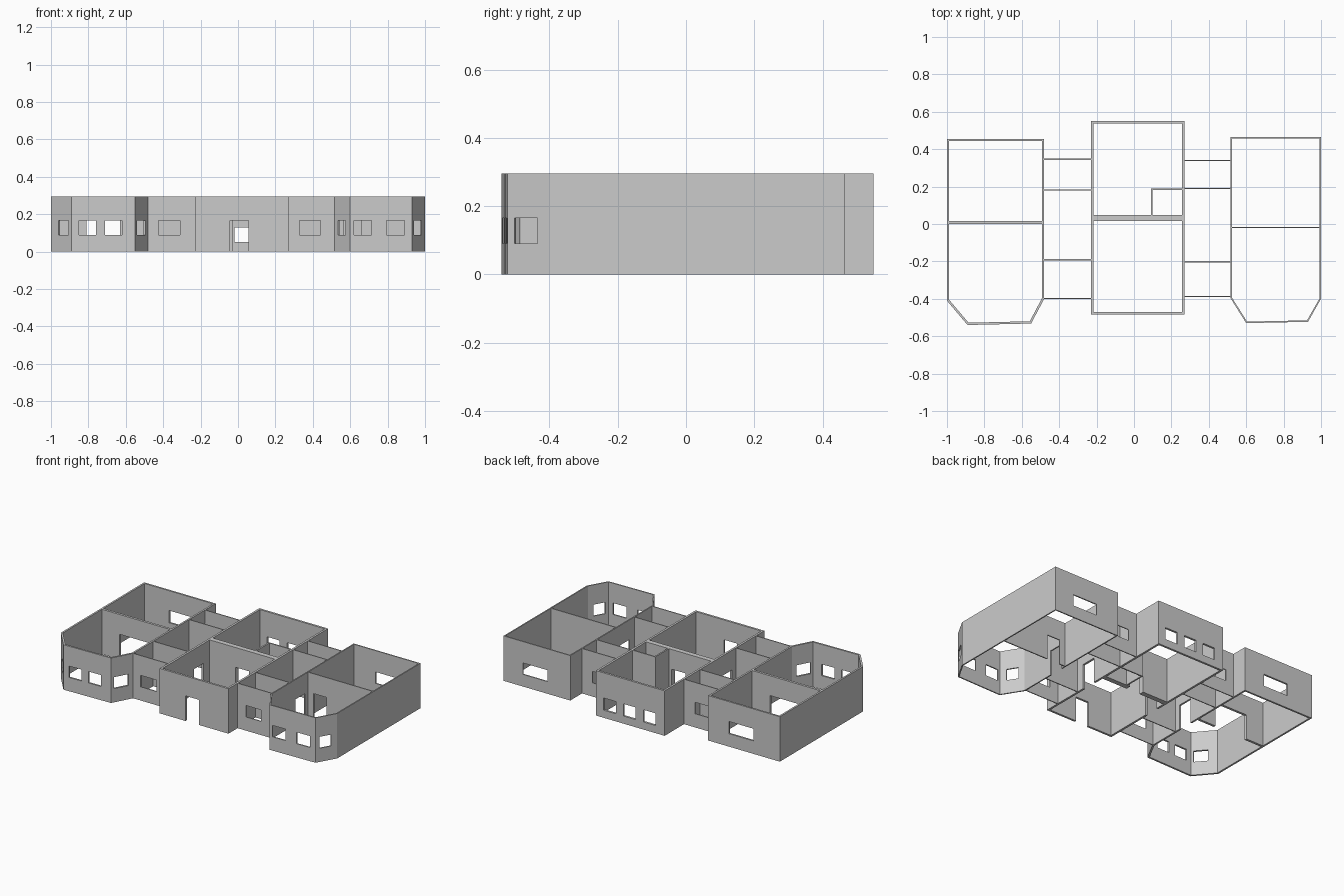
import bpy, bmesh, math
from mathutils import Vector

if "Cube" in bpy.data.objects:
    bpy.data.objects.remove(bpy.data.objects["Cube"])

H = 0.295             # wall height
WIN = (0.09, 0.165)   # window sill and head
DOOR = (0.0, 0.165)
LOW = (0.05, 0.13)    # low rear windows


def add_wall(bm, p0, p1, t, openings=(), m0=0.0, m1=0.0):
    """Wall panel thickened to the left of p0->p1; m0/m1 mitre its inner ends.
    Openings are (start, end, (bottom, top)) in x, or in y for walls along y."""
    p0, p1 = Vector(p0), Vector(p1)
    d = p1 - p0
    length = d.length
    d.normalize()
    n = Vector((-d.y, d.x))
    ax = 0 if abs(d.x) > 0.001 else 1
    holes = []
    for a, b, (z0, z1) in openings:
        s = sorted((c - p0[ax]) / d[ax] for c in (a, b))
        holes.append((s[0], s[1], z0, z1))
    ss = sorted({0.0, length} | {s for h in holes for s in h[:2]})
    zs = sorted({0.0, H} | {z for h in holes for z in h[2:]})
    verts = {}

    def vert(i, j):
        if (i, j) not in verts:
            p = p0 + d * ss[i]
            verts[i, j] = bm.verts.new((p.x, p.y, zs[j]))
        return verts[i, j]

    faces = []
    for i in range(len(ss) - 1):
        for j in range(len(zs) - 1):
            sm, zm = (ss[i] + ss[i + 1]) / 2, (zs[j] + zs[j + 1]) / 2
            if any(h[0] < sm < h[1] and h[2] < zm < h[3] for h in holes):
                continue
            faces.append(bm.faces.new((vert(i, j), vert(i + 1, j),
                                       vert(i + 1, j + 1), vert(i, j + 1))))
    ext = bmesh.ops.extrude_face_region(bm, geom=faces, use_keep_orig=True)
    for v in [g for g in ext["geom"] if isinstance(g, bmesh.types.BMVert)]:
        s = (v.co.xy - p0).dot(d)
        shift = n * t
        if s < 1e-5:
            shift += d * m0
        elif s > length - 1e-5:
            shift -= d * m1
        v.co += shift.to_3d()


def finish(bm, name):
    bmesh.ops.recalc_face_normals(bm, faces=bm.faces)
    me = bpy.data.meshes.new(name)
    bm.to_mesh(me)
    bm.free()
    ob = bpy.data.objects.new(name, me)
    bpy.context.collection.objects.link(ob)


def partition(name, p0, p1, t, openings=()):
    bm = bmesh.new()
    add_wall(bm, p0, p1, t, openings)
    finish(bm, name)


def block(name, pts, t, openings):
    """Closed ring of mitred walls, counter-clockwise outline."""
    bm = bmesh.new()
    k = len(pts)
    P = [Vector(p) for p in pts]
    mitre = []
    for i in range(k):
        ang = (P[i - 1] - P[i]).angle(P[(i + 1) % k] - P[i])
        mitre.append(t / math.tan(ang / 2))
    for i in range(k):
        j = (i + 1) % k
        add_wall(bm, P[i], P[j], t, openings.get(i, ()), mitre[i], mitre[j])
    finish(bm, name)


# Left wing with bay front
block("left_wing_walls",
      [(-1, -0.41), (-0.89, -0.54), (-0.55, -0.532), (-0.48, -0.40),
       (-0.48, 0.455), (-1, 0.455)], 0.012,
      {0: [(-0.96, -0.905, WIN)],
       1: [(-0.85, -0.76, WIN), (-0.71, -0.62, WIN)],
       2: [(-0.54, -0.495, WIN)],
       3: [(-0.15, -0.05, DOOR)],
       4: [(-0.81, -0.63, (0.085, 0.165))]})
partition("left_wing_divider", (-0.99, 0.0), (-0.49, 0.0), 0.016,
          [(-0.86, -0.62, DOOR)])

# Right wing with bay front
block("right_wing_walls",
      [(0.515, -0.395), (0.60, -0.53), (0.93, -0.523), (1, -0.40),
       (1, 0.465), (0.515, 0.465)], 0.008,
      {0: [(0.535, 0.575, WIN)],
       1: [(0.62, 0.715, WIN), (0.795, 0.89, WIN)],
       2: [(0.942, 0.98, WIN)],
       4: [(0.68, 0.86, (0.08, 0.155))],
       5: [(-0.15, -0.05, DOOR)]})
partition("right_wing_divider", (0.52, -0.022), (0.994, -0.022), 0.007,
          [(0.565, 0.66, DOOR)])

# Central hall with entrance and three rear windows
block("central_walls",
      [(-0.23, -0.485), (0.27, -0.485), (0.27, 0.55), (-0.23, 0.55)], 0.014,
      {0: [(-0.042, 0.055, DOOR)],
       1: [(-0.15, -0.05, DOOR)],
       2: [(0.125, 0.215, LOW), (-0.02, 0.07, LOW), (-0.165, -0.075, LOW)],
       3: [(-0.15, -0.05, DOOR)]})
partition("central_divider", (-0.22, 0.015), (0.26, 0.015), 0.033,
          [(-0.03, 0.07, DOOR)])
partition("closet_side", (0.09, 0.045), (0.09, 0.19), -0.01)
partition("closet_back", (0.09, 0.182), (0.26, 0.182), 0.008)

# Connecting passages: outer walls have windows, inner ones are solid
for side, x0, x1, ys, wx, bx in (
        ("left", -0.484, -0.226, (-0.402, -0.194, 0.178, 0.343),
         (-0.425, -0.31), (-0.42, -0.31)),
        ("right", 0.266, 0.519, (-0.39, -0.205, 0.186, 0.337),
         (0.33, 0.44), (0.33, 0.44))):
    holes = ([(*wx, WIN)], [], [], [(*bx, WIN)])
    for y, hole, part in zip(ys, holes, ("front", "inner_front", "inner_rear", "rear")):
        partition(f"{side}_passage_{part}_wall", (x0, y), (x1, y), 0.006, hole)
